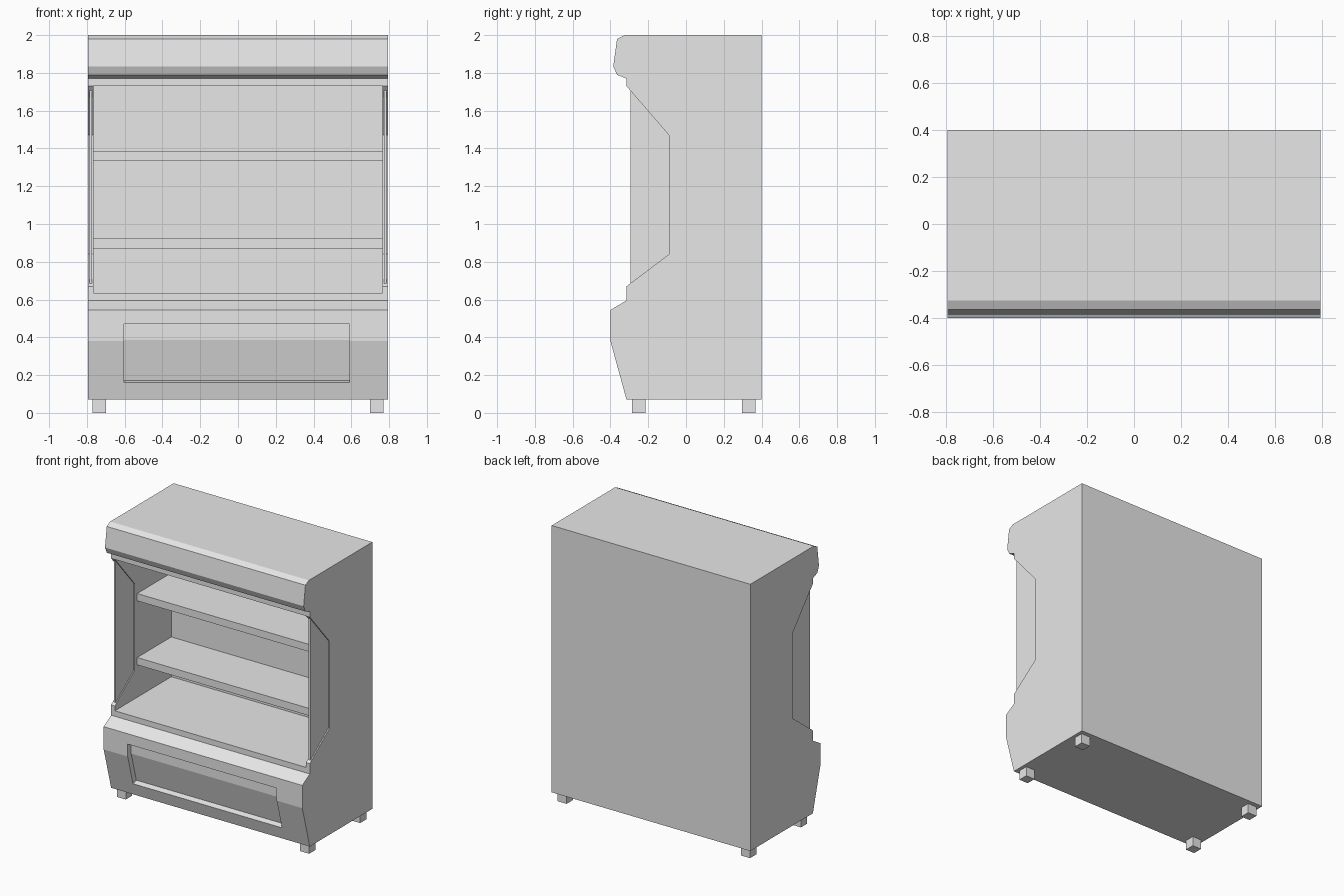
import bpy
import bmesh

cube = bpy.data.objects.get("Cube")
if cube:
    bpy.data.objects.remove(cube, do_unlink=True)

grey = bpy.data.materials.new("light grey")
grey.use_nodes = True
colour = (0.8, 0.8, 0.8, 1)
grey.diffuse_color = colour
grey.node_tree.nodes["Principled BSDF"].inputs["Base Color"].default_value = colour


def extrude(name, profile, x0, x1):
    """Extrude a (y, z) profile along x from x0 to x1."""
    bm = bmesh.new()
    face = bm.faces.new([bm.verts.new((x0, y, z)) for y, z in profile])
    moved = bmesh.ops.extrude_face_region(bm, geom=[face])["geom"]
    verts = [v for v in moved if isinstance(v, bmesh.types.BMVert)]
    bmesh.ops.translate(bm, verts=verts, vec=(x1 - x0, 0, 0))
    bmesh.ops.recalc_face_normals(bm, faces=bm.faces)
    mesh = bpy.data.meshes.new(name)
    bm.to_mesh(mesh)
    bm.free()
    mesh.materials.append(grey)
    obj = bpy.data.objects.new(name, mesh)
    bpy.context.collection.objects.link(obj)
    return obj


def box(name, x0, x1, y0, y1, z0, z1):
    return extrude(name, [(y0, z0), (y1, z0), (y1, z1), (y0, z1)], x0, x1)


def cut(obj, cutter):
    """Subtract the cutter from the object, then discard the cutter."""
    cutter.hide_render = True
    mod = obj.modifiers.new("cut", 'BOOLEAN')
    mod.operation = 'DIFFERENCE'
    mod.solver = 'EXACT'
    mod.object = cutter
    bpy.context.view_layer.objects.active = obj
    bpy.ops.object.modifier_apply(modifier=mod.name)
    bpy.data.objects.remove(cutter, do_unlink=True)


HALF, INNER, BACK = 0.795, 0.765, 0.33

# Cabinet body: base, notched side walls and canopy in one outline
body = extrude("cabinet_body", [
    (0.4, 0.07), (-0.315, 0.07), (-0.4, 0.38), (-0.4, 0.545),
    (-0.315, 0.595), (-0.315, 0.67), (-0.09, 0.84), (-0.09, 1.47),
    (-0.315, 1.73), (-0.315, 1.77), (-0.365, 1.79), (-0.385, 1.835),
    (-0.365, 1.98), (-0.325, 2.0), (0.4, 2.0)], -HALF, HALF)

# Display cavity and the recessed panel in the base
cut(body, box("cavity_cutter", -INNER, INNER, -0.6, BACK, 0.635, 1.73))
cut(body, extrude("recess_cutter", [
    (-0.436, 0.134), (-0.301, 0.171), (-0.36, 0.386),
    (-0.36, 0.47), (-0.6, 0.47)], -0.603, 0.59))

# Shelves
for name, z in (("lower_shelf", 0.87), ("upper_shelf", 1.333)):
    box(name, -INNER, INNER, -0.06, BACK, z, z + 0.053)

# Thin side windows filling the notches, and the feet
for side, s in (("left", 1), ("right", -1)):
    extrude(side + "_side_window", [
        (-0.295, 0.685), (-0.09, 0.84), (-0.09, 1.47), (-0.295, 1.707)],
        s * 0.772, s * 0.787)
    for end, y in (("front", -0.25), ("back", 0.332)):
        x = s * 0.734
        box(f"{end}_{side}_foot", x - 0.036, x + 0.036,
            y - 0.036, y + 0.036, 0, 0.07)
